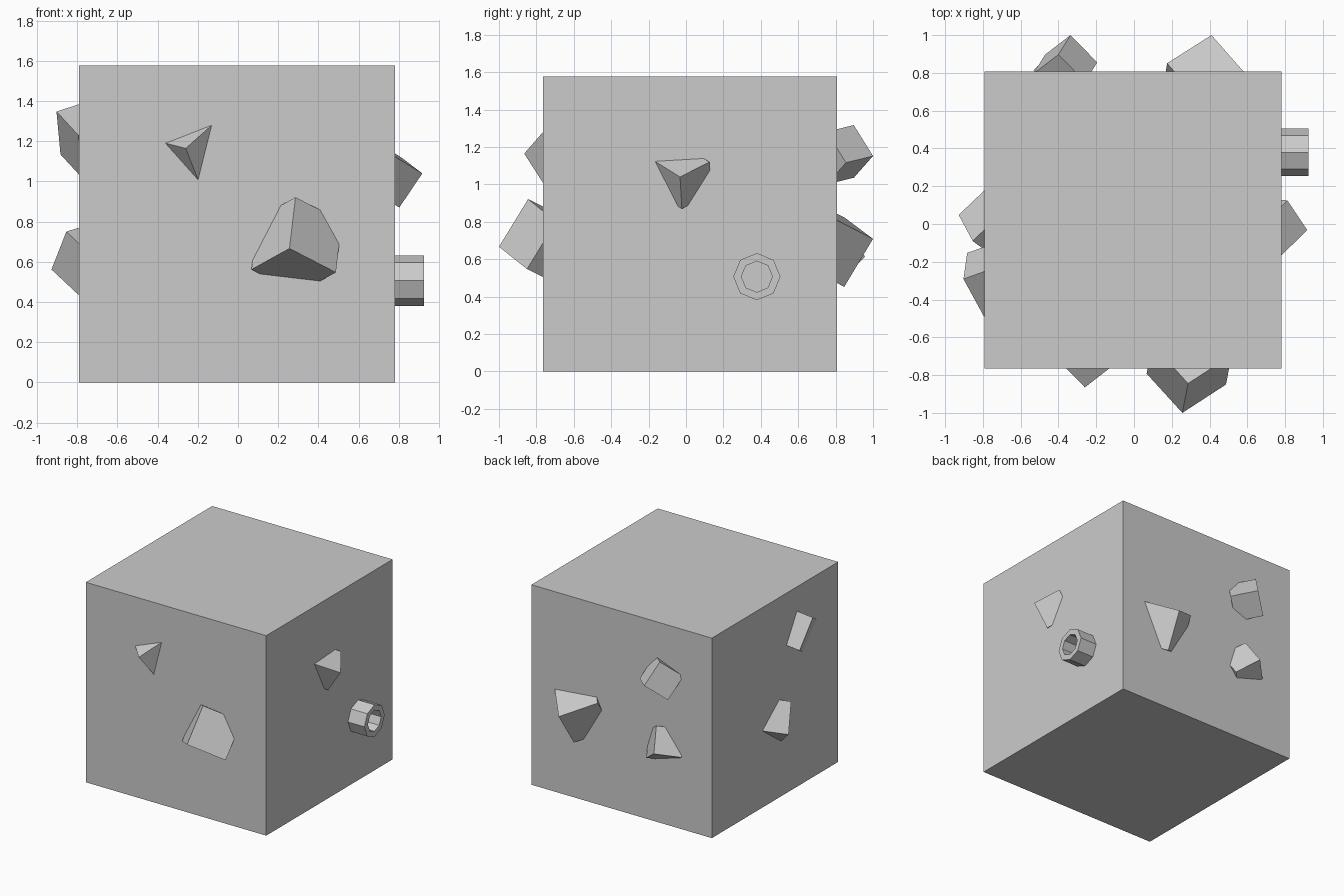
import bpy, bmesh
from math import cos, sin, pi
from mathutils import Vector, Matrix

if "Cube" in bpy.data.objects:
    bpy.data.objects.remove(bpy.data.objects["Cube"])

CENTRE = Vector((0, 0, 0.79))


def add_mesh(name, bm):
    bmesh.ops.recalc_face_normals(bm, faces=bm.faces)
    me = bpy.data.meshes.new(name)
    bm.to_mesh(me)
    bm.free()
    ob = bpy.data.objects.new(name, me)
    bpy.context.collection.objects.link(ob)
    return ob


def box(name, matrix):
    bm = bmesh.new()
    bmesh.ops.create_cube(bm, size=1, matrix=matrix)
    return add_mesh(name, bm)


def tilted_cube(name, size, tip, edge1, edge2):
    """Cube given by its outermost corner and the directions of two edges."""
    tip = Vector(tip)
    a = Vector(edge1).normalized()
    b = Vector(edge2)
    b = (b - a * b.dot(a)).normalized()
    c = a.cross(b)
    if c.dot(CENTRE - tip) < 0:          # third edge runs into the block
        c.negate()
    rot = Matrix((a, b, c)).transposed().to_4x4()
    mid = tip + (a + b + c) * size / 2
    return box(name, Matrix.Translation(mid) @ rot @ Matrix.Scale(size, 4))


# Main block
box("block", Matrix.Translation((-0.005, 0.022, 0.788)) @ Matrix.Diagonal((1.573, 1.573, 1.576, 1)))

# Tilted cubes half sunk into the four sides
cubes = [
    ("front_small_stud", 0.25, (-0.26, -0.865, 1.165), (-0.10, 0.10, 0.025), (0.13, 0.10, 0.115)),
    ("front_large_stud", 0.30, (0.256, -1.0, 0.667), (0.03, 0.155, 0.253), (0.234, 0.155, -0.115)),
    ("right_stud", 0.205, (0.917, -0.032, 1.04), (-0.105, 0.157, 0.08), (-0.105, -0.003, -0.175)),
    ("left_upper_stud", 0.255, (-0.903, -0.291, 1.348), (0.02, 0.138, -0.214), (0.113, 0.041, 0.035)),
    ("left_lower_stud", 0.245, (-0.928, 0.048, 0.562), (0.074, -0.138, 0.189), (0.138, 0.132, 0.042)),
    ("back_upper_stud", 0.205, (-0.336, 1.0, 1.152), (-0.064, -0.103, 0.165), (0.143, -0.145, -0.037)),
    ("back_large_stud", 0.30, (0.41, 1.0, 0.709), (-0.233, -0.148, 0.111), (-0.024, -0.15, -0.25)),
    ("back_lower_stud", 0.205, (-0.39, 0.957, 0.613), (-0.14, -0.14, -0.044), (0.045, -0.112, 0.168)),
]
for spec in cubes:
    tilted_cube(*spec)

# Eight-sided pipe on the right side
bm = bmesh.new()
profile = [(0.77, 0.126), (0.925, 0.126), (0.925, 0.083), (0.77, 0.083)]
rings = [[bm.verts.new((x, 0.379 + r * cos(k * pi / 4), 0.507 + r * sin(k * pi / 4)))
          for k in range(8)] for x, r in profile]
for i in range(4):
    p, q = rings[i], rings[(i + 1) % 4]
    for k in range(8):
        n = (k + 1) % 8
        bm.faces.new((p[k], p[n], q[n], q[k]))
add_mesh("side_pipe", bm)
